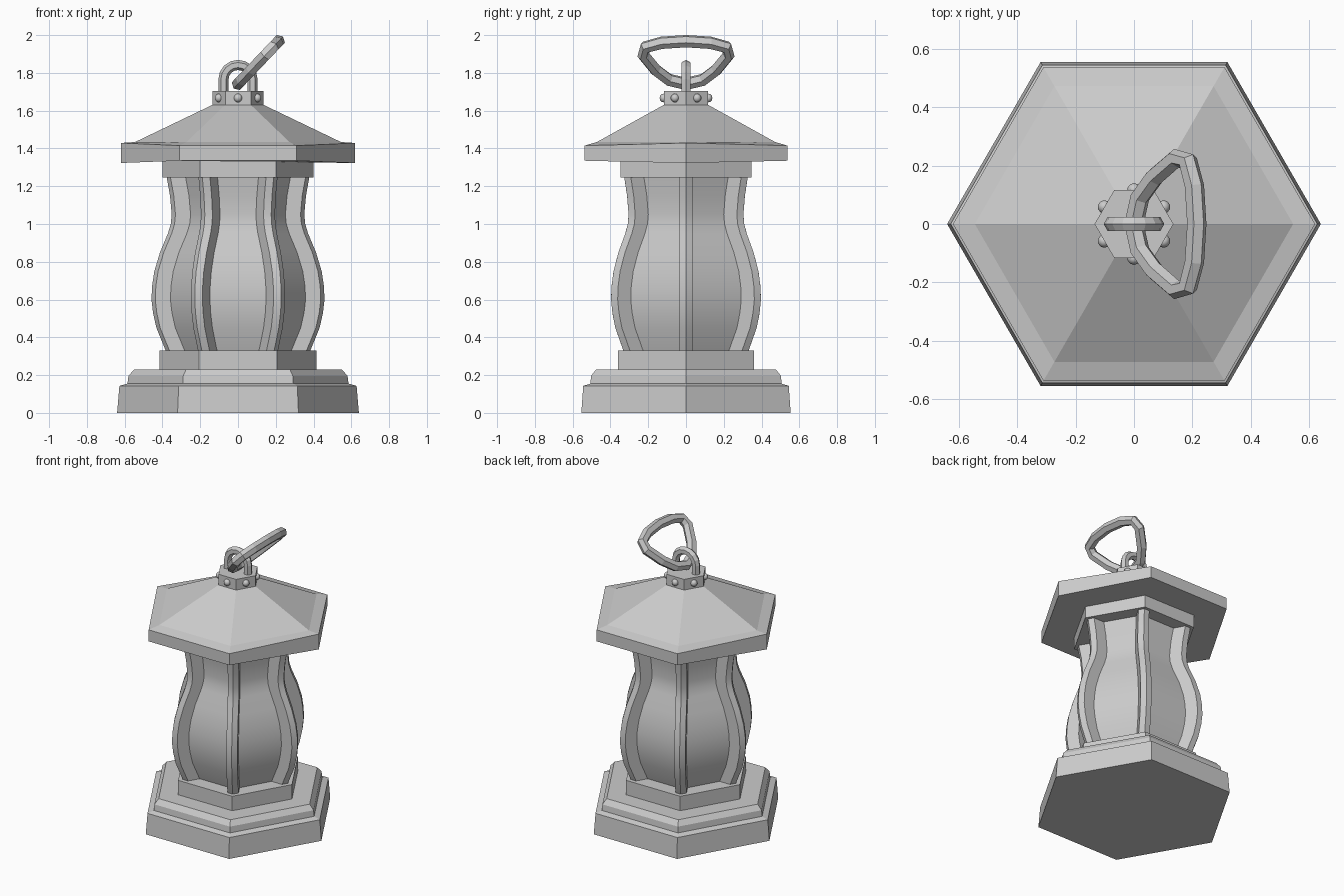
import bpy, bmesh
from math import pi, sin, cos, radians
from mathutils import Vector, Matrix

if "Cube" in bpy.data.objects:
    bpy.data.objects.remove(bpy.data.objects["Cube"])


def loft(name, rings, closed=False, smooth=False):
    """Skin a list of equal-length point rings; cap the ends unless closed."""
    bm = bmesh.new()
    vs = [[bm.verts.new(p) for p in r] for r in rings]
    n, m = len(vs[0]), len(vs)
    for i in range(m if closed else m - 1):
        a, b = vs[i], vs[(i + 1) % m]
        for j in range(n):
            k = (j + 1) % n
            bm.faces.new((a[j], a[k], b[k], b[j]))
    if not closed:
        bm.faces.new(vs[0][::-1])
        bm.faces.new(vs[-1])
    bmesh.ops.recalc_face_normals(bm, faces=bm.faces)
    me = bpy.data.meshes.new(name)
    bm.to_mesh(me)
    bm.free()
    ob = bpy.data.objects.new(name, me)
    bpy.context.collection.objects.link(ob)
    if smooth:
        bpy.ops.object.select_all(action='DESELECT')
        ob.select_set(True)
        bpy.context.view_layer.objects.active = ob
        bpy.ops.object.shade_smooth_by_angle(angle=radians(25))
    return ob


def hexagon(r, z, lift=0):
    """Hexagon with corners on the x axis; lift shifts those two corners."""
    return [Vector((r * cos(i * pi / 3), r * sin(i * pi / 3),
                    z + (lift if i % 3 == 0 else 0))) for i in range(6)]


def hex_part(name, profile, smooth=False):
    return loft(name, [hexagon(*p) for p in profile], smooth=smooth)


def tube(name, pts, normal, r, closed):
    """Six-sided bar swept along a planar path."""
    pts = [Vector(p) for p in pts]
    n, rings = len(pts), []
    for i, p in enumerate(pts):
        a = pts[(i - 1) % n] if closed or i > 0 else p
        b = pts[(i + 1) % n] if closed or i < n - 1 else p
        side = normal.cross((b - a).normalized())
        rings.append([p + r * (side * cos(k * pi / 3) + normal * sin(k * pi / 3))
                      for k in range(6)])
    return loft(name, rings, closed)


# stepped base
hex_part("base", [(.64, 0), (.628, .143), (.585, .155), (.58, .196), (.55, .23)])
hex_part("lower_collar", [(.415, .22), (.415, .33)])

# bulging lantern body and six ridged corner posts
profile = [(.33, .383), (.45, .432), (.53, .45), (.6, .458), (.67, .455), (.75, .443),
           (.85, .413), (.95, .371), (1.0, .356), (1.05, .351), (1.15, .36), (1.25, .378)]
hex_part("glass_body", [(r - .08, z) for z, r in profile], smooth=True)
for i in range(6):
    rot = Matrix.Rotation(i * pi / 3, 3, 'Z')
    rings = [[rot @ Vector((r + dr, t, z)) for dr, t in
              ((0, 0), (-.02, .035), (-.13, .035), (-.13, -.035), (-.02, -.035))]
             for z, r in profile]
    loft(f"post_{i + 1}", rings, smooth=True)

# top collar, roof with shallow rim, cap
hex_part("upper_collar", [(.4, 1.245), (.4, 1.345)])
hex_part("roof", [(.62, 1.335, -.012), (.62, 1.415, .014), (.545, 1.434), (.12, 1.638)])
hex_part("roof_cap", [(.135, 1.63), (.135, 1.705)])

# rivets on the cap faces
for i in range(6):
    a = (i + .5) * pi / 3
    bpy.ops.mesh.primitive_uv_sphere_add(segments=10, ring_count=6, radius=.023,
                                         location=(.117 * cos(a), .117 * sin(a), 1.667))
    bpy.context.object.name = f"rivet_{i + 1}"
    bpy.ops.object.shade_smooth()

# fixed loop on the cap
arch = [(.077 * cos(k * pi / 8), 0, 1.765 + .077 * sin(k * pi / 8)) for k in range(9)]
tube("fixed_loop", [(.077, 0, 1.69)] + arch + [(-.077, 0, 1.69)],
     Vector((0, 1, 0)), .027, False)

# tilted rounded-triangle hanging ring
half = [(.02, .09), (.07, .16), (.145, .225), (.185, .215), (.207, .13)]
outline = [(0, 0)] + half + [(.215, 0)] + [(x, -y) for x, y in half[::-1]]
tube("hanging_ring", [(x, y, 1.742 + 1.05 * x) for x, y in outline],
     Vector((-1.05, 0, 1)).normalized(), .034, True)
